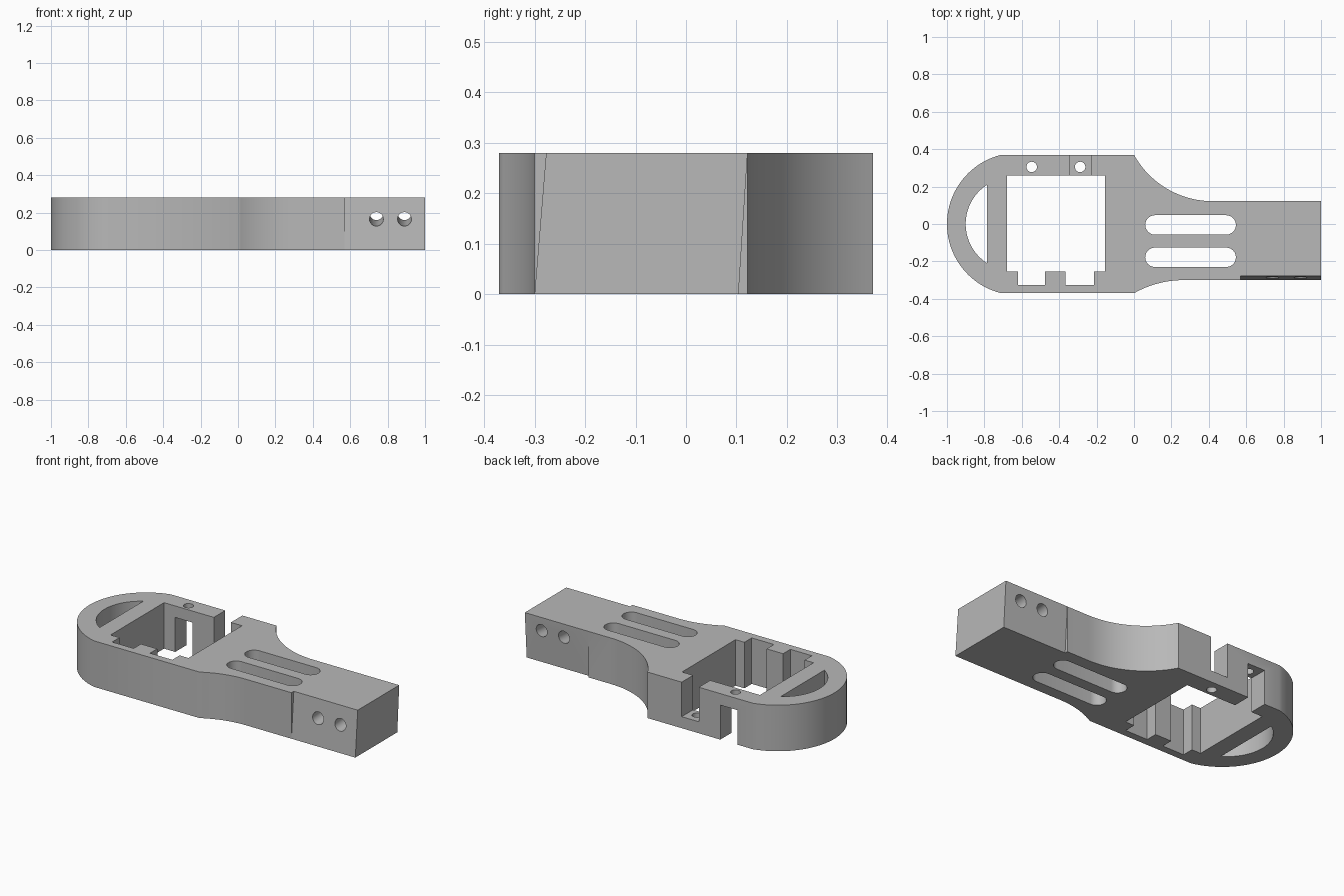
import bpy, bmesh
from math import sin, cos, pi, sqrt, atan2
from mathutils import Matrix

cube = bpy.data.objects.get("Cube")
if cube:
    bpy.data.objects.remove(cube, do_unlink=True)

HEIGHT = 0.28

grey = bpy.data.materials.new("matte grey")
grey.use_nodes = True
colour = (0.48, 0.48, 0.48, 1)
grey.diffuse_color = colour
grey.node_tree.nodes["Principled BSDF"].inputs["Base Color"].default_value = colour


def arc(cx, cy, r, a0, a1, n=24):
    return [(cx + r * cos(a0 + (a1 - a0) * i / n),
             cy + r * sin(a0 + (a1 - a0) * i / n)) for i in range(n + 1)]


def prism(name, points, low, high, matrix=Matrix()):
    """Extrude a 2D profile from low to high along its own z axis."""
    bm = bmesh.new()
    face = bm.faces.new([bm.verts.new((x, y, low)) for x, y in points])
    top = bmesh.ops.extrude_face_region(bm, geom=[face])["geom"]
    bmesh.ops.translate(bm, vec=(0, 0, high - low),
                        verts=[g for g in top if isinstance(g, bmesh.types.BMVert)])
    bmesh.ops.recalc_face_normals(bm, faces=bm.faces)
    bmesh.ops.transform(bm, matrix=matrix, verts=bm.verts)
    mesh = bpy.data.meshes.new(name)
    bm.to_mesh(mesh)
    bm.free()
    mesh.materials.append(grey)
    obj = bpy.data.objects.new(name, mesh)
    bpy.context.collection.objects.link(obj)
    return obj


def rect(x0, x1, y0, y1):
    return [(x0, y0), (x1, y0), (x1, y1), (x0, y1)]


def slot(x0, x1, y, r):
    return (arc(x0 + r, y, r, pi / 2, pi * 1.5, 12)
            + arc(x1 - r, y, r, -pi / 2, pi / 2, 12))


# Body outline: round head, concave shoulders, straight arm
half = 0.37
r_head = 0.381
cx = r_head - 1
spread = atan2(half, sqrt(r_head ** 2 - half ** 2))
outline = arc(cx, 0, r_head, pi - spread, pi + spread, 40)
r_front, y_front = 0.54, -0.30
run = sqrt(r_front ** 2 - (r_front - half - y_front) ** 2)
cy = y_front - r_front
outline += arc(run, cy, r_front, atan2(-half - cy, -run), pi / 2, 16)
outline += [(1, y_front), (1, 0.122)]
r_back, y_back = 0.48, 0.122
run = sqrt(r_back ** 2 - (r_back - half + y_back) ** 2)
cy = y_back + r_back
outline += arc(run, cy, r_back, -pi / 2, atan2(half - cy, -run), 24)
body = prism("bracket_body", outline, 0, HEIGHT)

cutters = []


def cut(name, points, low=-0.1, high=0.4, matrix=Matrix()):
    cutters.append(prism(name, points, low, high, matrix))


# Square window with two notches on its front side
cut("window_cutter", [(-0.68, 0.26), (-0.68, -0.255),
                      (-0.62, -0.255), (-0.62, -0.325), (-0.475, -0.325), (-0.475, -0.255),
                      (-0.365, -0.255), (-0.365, -0.325), (-0.215, -0.325), (-0.215, -0.255),
                      (-0.155, -0.255), (-0.155, 0.26)])

# Crescent opening in the head
r = 0.249
a = atan2(0.21, sqrt(r ** 2 - 0.21 ** 2))
cut("crescent_cutter", arc(r - 0.9, 0, r, pi - a, pi + a, 32))

# Long slots in the arm
for y in (-0.005, -0.178):
    cut("arm_slot_cutter", slot(0.06, 0.545, y, 0.052))

# Back wall gaps, one from below and one from above, with screw holes
cut("lower_gap_cutter", rect(-0.605, -0.49, 0.2, 0.5), -0.1, 0.21)
cut("upper_gap_cutter", rect(-0.345, -0.23, 0.2, 0.5), 0.07, 0.4)
for x in (-0.547, -0.288):
    cut("screw_hole_cutter", arc(x, 0.305, 0.028, 0, 2 * pi * 23 / 24, 23))

# Sloped sides of the arm end (profile in y and z, extruded along x)
yz = Matrix(((0, 0, 1, 0), (1, 0, 0, 0), (0, 1, 0, 0), (0, 0, 0, 1)))
for bottom, top, outer in ((-0.30, -0.277, -0.5), (0.104, 0.122, 0.5)):
    lean = (top - bottom) / HEIGHT * 0.1
    cut("arm_slope_cutter", [(outer, -0.1), (bottom - lean, -0.1),
                             (top + lean, HEIGHT + 0.1), (outer, HEIGHT + 0.1)],
        0.57, 1.1, yz)

# Cross holes square to the sloped sides
for x in (0.74, 0.89):
    tilt = Matrix.Translation((x, -0.287, 0.165)) @ Matrix.Rotation(pi / 2 + 0.08, 4, 'X')
    cut("cross_hole_cutter", arc(0, 0, 0.037, 0, 2 * pi * 31 / 32, 31), -0.6, 0.2,
        tilt)
    cutters[-1].hide_render = True

# Apply the cuts
bpy.ops.object.select_all(action='DESELECT')
bpy.context.view_layer.objects.active = body
body.select_set(True)
for cutter in cutters:
    mod = body.modifiers.new("cut", 'BOOLEAN')
    mod.operation = 'DIFFERENCE'
    mod.solver = 'EXACT'
    mod.object = cutter
    bpy.ops.object.modifier_apply(modifier=mod.name)
    bpy.data.objects.remove(cutter, do_unlink=True)

bpy.ops.object.shade_smooth_by_angle(angle=pi / 6)
